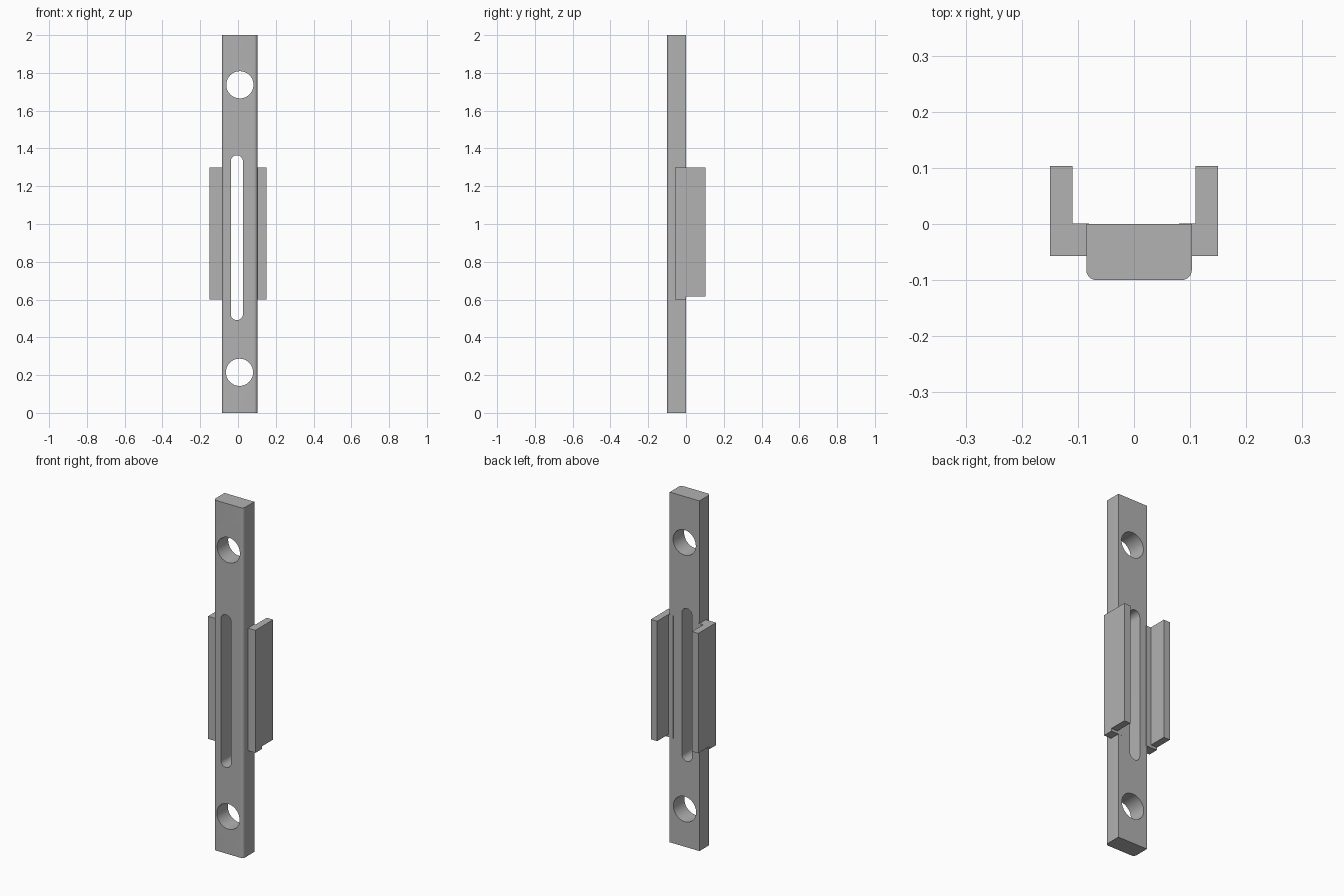
import bpy, bmesh, math
from mathutils import Matrix

cube = bpy.data.objects.get("Cube")
if cube:
    bpy.data.objects.remove(cube, do_unlink=True)

GREY = (0.445, 0.445, 0.445, 1)
steel = bpy.data.materials.new("grey_steel")
steel.use_nodes = True
steel.diffuse_color = GREY
steel.node_tree.nodes["Principled BSDF"].inputs["Base Color"].default_value = GREY


def prism(name, outline, start, end, turn=None):
    """Extrude a flat outline along z, then optionally turn it."""
    bm = bmesh.new()
    face = bm.faces.new([bm.verts.new((u, v, start)) for u, v in outline])
    new = bmesh.ops.extrude_face_region(bm, geom=[face])["geom"]
    verts = [g for g in new if isinstance(g, bmesh.types.BMVert)]
    bmesh.ops.translate(bm, verts=verts, vec=(0, 0, end - start))
    if turn:
        bmesh.ops.transform(bm, matrix=turn, verts=bm.verts)
    bmesh.ops.recalc_face_normals(bm, faces=bm.faces)
    mesh = bpy.data.meshes.new(name)
    bm.to_mesh(mesh)
    bm.free()
    mesh.materials.append(steel)
    obj = bpy.data.objects.new(name, mesh)
    bpy.context.collection.objects.link(obj)
    return obj


def arc(cx, cy, r, a0, a1, steps):
    angles = [math.radians(a0 + (a1 - a0) * i / steps) for i in range(steps + 1)]
    return [(cx + r * math.cos(a), cy + r * math.sin(a)) for a in angles]


def select(obj):
    bpy.ops.object.select_all(action="DESELECT")
    obj.select_set(True)
    bpy.context.view_layer.objects.active = obj


def cut(obj, cutter):
    cutter.hide_render = True
    select(obj)
    mod = obj.modifiers.new("cut", "BOOLEAN")
    mod.operation = "DIFFERENCE"
    mod.solver = "EXACT"
    mod.object = cutter
    bpy.ops.object.modifier_apply(modifier=mod.name)
    bpy.data.objects.remove(cutter, do_unlink=True)


# Long bar with rounded front edges
LEFT, RIGHT, FRONT, R = -0.085, 0.103, -0.1, 0.018
outline = [(RIGHT, 0), (LEFT, 0)]
outline += arc(LEFT + R, FRONT + R, R, 180, 270, 8)
outline += arc(RIGHT - R, FRONT + R, R, 270, 360, 8)
bar = prism("bar", outline, 0, 2)

# Screw holes and the long slot, cut from front to back
upright = Matrix.Rotation(math.radians(90), 4, "X")
for x, z in ((0.01, 1.737), (0.008, 0.215)):
    cut(bar, prism("hole_cutter", arc(x, z, 0.072, 0, 352.5, 47), -0.1, 0.2, upright))
slot = arc(-0.006, 1.332, 0.032, 0, 180, 16) + arc(-0.006, 0.523, 0.032, 180, 360, 16)
cut(bar, prism("slot_cutter", slot, -0.1, 0.2, upright))
select(bar)
bpy.ops.object.shade_smooth_by_angle(angle=math.radians(30))

# L-shaped side brackets; the rear flange ends a little above the web
WEB_BACK = 0.001
for name, side in (("left_bracket", 1), ("right_bracket", -1)):
    section = [(0.08, -0.057), (0.15, -0.057), (0.15, 0.103),
               (0.11, 0.103), (0.11, WEB_BACK), (0.08, WEB_BACK)]
    bracket = prism(name, [(side * x, y) for x, y in section], 0.6, 1.3)
    step = [(side * x, y) for x, y in
            ((0.1, WEB_BACK), (0.2, WEB_BACK), (0.2, 0.2), (0.1, 0.2))]
    cut(bracket, prism("step_cutter", step, 0.5, 0.615))
